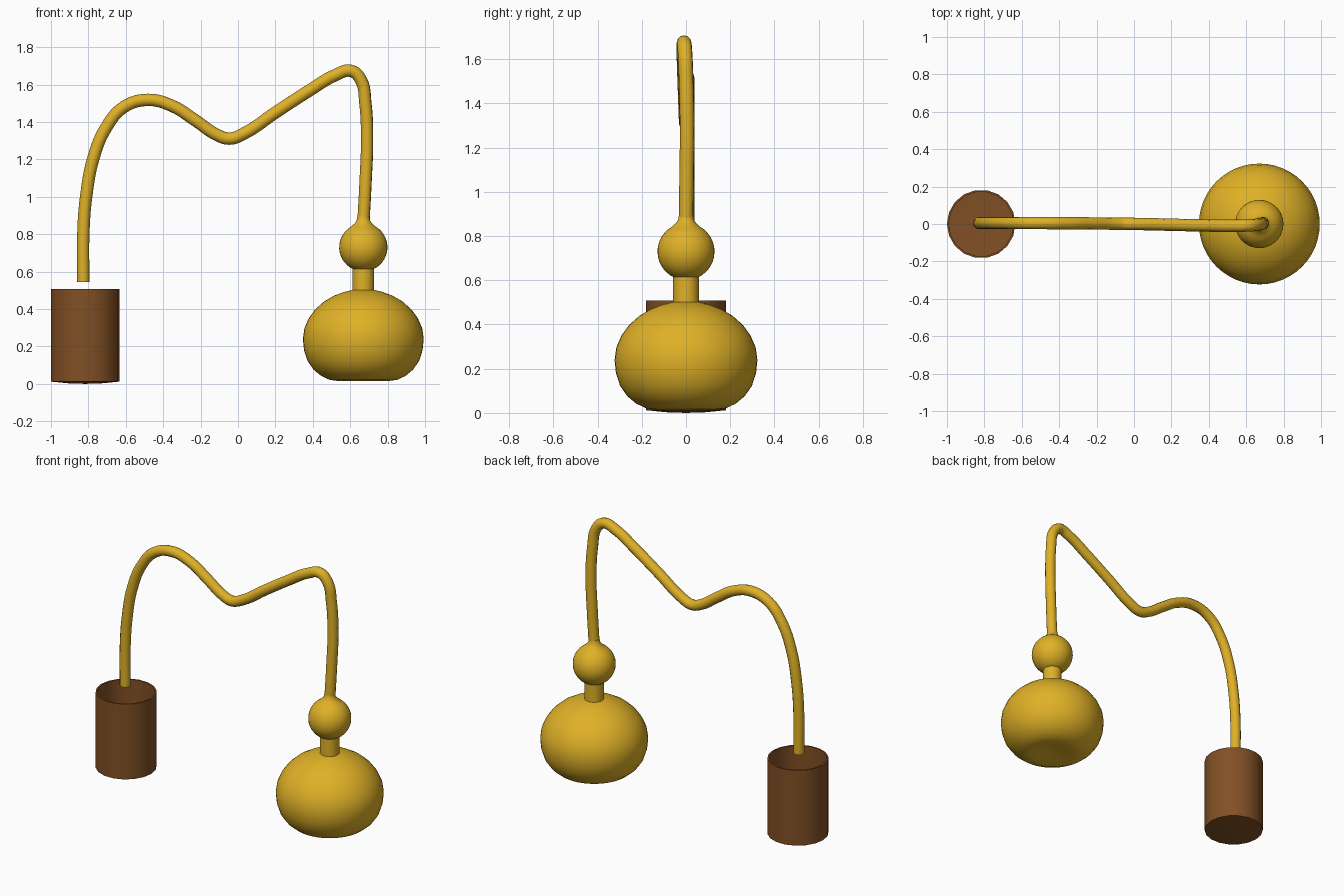
import bpy, bmesh, math

if "Cube" in bpy.data.objects:
    bpy.data.objects.remove(bpy.data.objects["Cube"])


def material(name, rgb):
    m = bpy.data.materials.new(name)
    m.diffuse_color = (*rgb, 1)
    m.use_nodes = True
    m.node_tree.nodes["Principled BSDF"].inputs["Base Color"].default_value = m.diffuse_color
    return m


gold = material("gold", (0.74, 0.44, 0.02))
brown = material("brown", (0.22, 0.08, 0.018))


def lathe(name, profile, centre_x, sides, mat, angle=40):
    """Revolve (radius, z) points round a vertical axis."""
    bm = bmesh.new()
    verts = [bm.verts.new((r, 0, z)) for r, z in profile]
    edges = [bm.edges.new(p) for p in zip(verts, verts[1:])]
    bmesh.ops.spin(bm, geom=verts + edges, cent=(0, 0, 0), axis=(0, 0, 1),
                   angle=2 * math.pi, steps=sides)
    bmesh.ops.remove_doubles(bm, verts=bm.verts, dist=1e-4)
    bmesh.ops.recalc_face_normals(bm, faces=bm.faces)
    me = bpy.data.meshes.new(name)
    bm.to_mesh(me)
    bm.free()
    me.materials.append(mat)
    ob = bpy.data.objects.new(name, me)
    bpy.context.collection.objects.link(ob)
    ob.location.x = centre_x
    finish(ob, angle)
    return ob


def finish(ob, angle):
    bpy.ops.object.select_all(action='DESELECT')
    ob.select_set(True)
    bpy.context.view_layer.objects.active = ob
    bpy.ops.object.shade_smooth_by_angle(angle=math.radians(angle))


# Open cup with a thin wall and slightly bulging bottom
lathe("cup", [(0, 0), (0.09, 0.003), (0.183, 0.012), (0.183, 0.508),
              (0.173, 0.508), (0.173, 0.022), (0, 0.012)], -0.817, 18, brown)

# Round weight with a slightly hollow underside
lathe("weight_body", [(0, 0.035), (0.08, 0.028), (0.14, 0.016), (0.18, 0.021), (0.225, 0.042),
                      (0.265, 0.075), (0.298, 0.122), (0.317, 0.18),
                      (0.323, 0.24), (0.315, 0.297), (0.292, 0.35),
                      (0.258, 0.397), (0.21, 0.44), (0.155, 0.472),
                      (0.1, 0.492), (0.057, 0.502), (0, 0.504)], 0.67, 48, gold)

# Neck between weight and ball
lathe("neck", [(0, 0.48), (0.058, 0.48), (0.058, 0.62), (0, 0.62)], 0.67, 32, gold)

# Ball, flared into the arm at the top
ball = [(0, 0.603)]
ball += [(0.129 * math.sin(a), 0.73 - 0.129 * math.cos(a))
         for a in [math.radians(d) for d in range(24, 151, 9)]]
ball += [(0.046, 0.858), (0.036, 0.873), (0.032, 0.895), (0, 0.895)]
lathe("ball", ball, 0.67, 36, gold)

# Bent arm, (x, y, z) points along its centre line
path = [(-0.827, 0.005, 0.545), (-0.827, 0.005, 0.8), (-0.812, 0.005, 1.0),
        (-0.772, 0.005, 1.21), (-0.705, 0.005, 1.37), (-0.61, 0.005, 1.48),
        (-0.48, 0.005, 1.518), (-0.35, 0.004, 1.485), (-0.23, 0.003, 1.41),
        (-0.11, 0.002, 1.33), (-0.045, 0.001, 1.311), (0.03, 0, 1.337),
        (0.2, -0.004, 1.45), (0.38, -0.008, 1.567), (0.52, -0.01, 1.65),
        (0.605, -0.008, 1.673), (0.657, -0.004, 1.625), (0.681, 0.001, 1.5),
        (0.69, 0.005, 1.3), (0.682, 0.003, 1.08), (0.671, 0, 0.87)]
cu = bpy.data.curves.new("arm", 'CURVE')
cu.dimensions = '3D'
cu.bevel_depth = 0.033
cu.bevel_resolution = 4
cu.resolution_u = 6
cu.use_fill_caps = True
sp = cu.splines.new('BEZIER')
sp.bezier_points.add(len(path) - 1)
for p, co in zip(sp.bezier_points, path):
    p.co = co
    p.handle_left_type = p.handle_right_type = 'AUTO'
cu.materials.append(gold)
arm = bpy.data.objects.new("arm", cu)
bpy.context.collection.objects.link(arm)
bpy.ops.object.select_all(action='DESELECT')
arm.select_set(True)
bpy.context.view_layer.objects.active = arm
bpy.ops.object.convert(target='MESH')
finish(bpy.context.view_layer.objects.active, 45)
